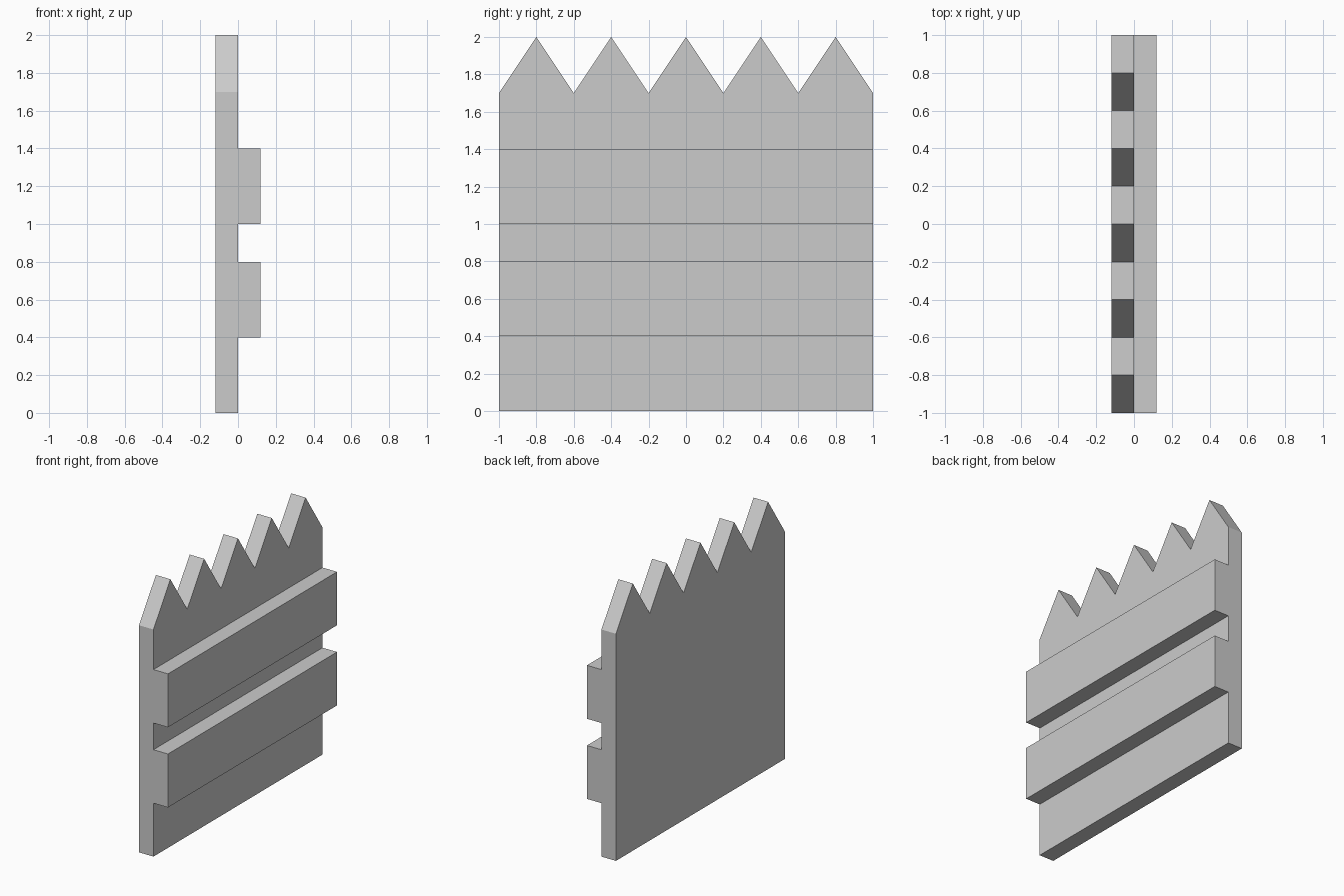
import bpy
import bmesh

if "Cube" in bpy.data.objects:
    bpy.data.objects.remove(bpy.data.objects["Cube"])


def extrude_profile(name, profile, x0, x1):
    """Extrude a (y, z) outline from x0 to x1."""
    bm = bmesh.new()
    face = bm.faces.new([bm.verts.new((x0, y, z)) for y, z in profile])
    result = bmesh.ops.extrude_face_region(bm, geom=[face], use_keep_orig=True)
    moved = [v for v in result["geom"] if isinstance(v, bmesh.types.BMVert)]
    bmesh.ops.translate(bm, verts=moved, vec=(x1 - x0, 0, 0))
    bmesh.ops.recalc_face_normals(bm, faces=bm.faces)
    mesh = bpy.data.meshes.new(name)
    bm.to_mesh(mesh)
    bm.free()
    obj = bpy.data.objects.new(name, mesh)
    bpy.context.collection.objects.link(obj)
    return obj


THICK = 0.12
HALF = 1.0

# Fence panel with five pointed tips along the top
zigzag = [(HALF - 0.2 * i, 2.0 if i % 2 else 1.7) for i in range(11)]
extrude_profile("fence_panel", [(-HALF, 0), (HALF, 0)] + zigzag, -THICK, 0)

# Two horizontal rails on the right-hand face
for name, low in (("lower_rail", 0.4), ("upper_rail", 1.0)):
    high = low + 0.4
    extrude_profile(name, [(-HALF, low), (HALF, low), (HALF, high), (-HALF, high)], 0, THICK)
